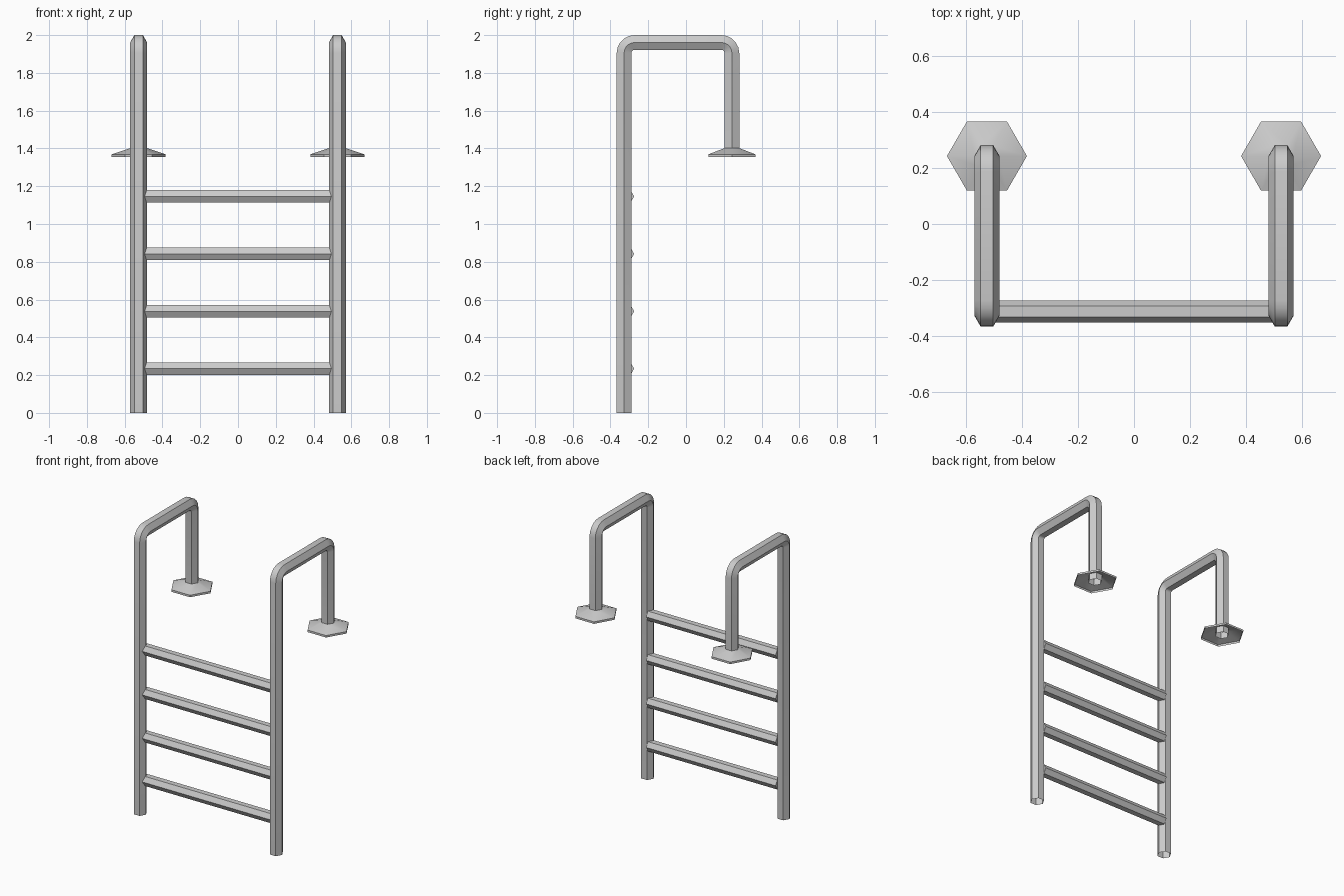
import bpy, bmesh, math
from mathutils import Vector

if "Cube" in bpy.data.objects:
    bpy.data.objects.remove(bpy.data.objects["Cube"])

X = 0.526            # rail offset from the centre
Y0, Y1 = -0.328, 0.243   # ladder side and deck side of the rail
R = 0.045            # rail hexagon radius
BEND = 0.056         # centreline bend radius
TOP = 2.0 - R * math.sin(math.radians(60))


def loft(name, rings, mirror=False, caps=False):
    """Skin a list of equal-length point rings into one object."""
    bm = bmesh.new()
    loops = [[bm.verts.new(p) for p in ring] for ring in rings]
    for a, b in zip(loops, loops[1:]):
        for i in range(len(a)):
            j = (i + 1) % len(a)
            bm.faces.new((a[i], a[j], b[j], b[i]))
    if caps:
        bm.faces.new(loops[0])
        bm.faces.new(loops[-1])
    bmesh.ops.recalc_face_normals(bm, faces=bm.faces)
    me = bpy.data.meshes.new(name)
    bm.to_mesh(me)
    bm.free()
    ob = bpy.data.objects.new(name, me)
    bpy.context.collection.objects.link(ob)
    bpy.ops.object.select_all(action='DESELECT')
    ob.select_set(True)
    bpy.context.view_layer.objects.active = ob
    bpy.ops.object.shade_smooth_by_angle(angle=math.radians(30))
    if mirror:
        ob.modifiers.new("mirror", 'MIRROR').use_mirror_merge = False
    return ob


def hexagon(centre, u, v, r):
    return [centre + r * (u * math.cos(k * math.pi / 3) + v * math.sin(k * math.pi / 3))
            for k in range(6)]


XA, YA, ZA = Vector((1, 0, 0)), Vector((0, 1, 0)), Vector((0, 0, 1))


# Bent handrails: straight post, two rounded bends, short leg, open ends
def rail_ring(y, z, ang):
    normal = Vector((0, math.cos(ang), math.sin(ang)))
    return hexagon(Vector((X, y, z)), XA, normal, R)


rings = [rail_ring(Y0, 0, math.pi)]
SEG = 5
for cy, start in ((Y0 + BEND, math.pi), (Y1 - BEND, math.pi / 2)):
    for i in range(SEG + 1):
        a = start - (math.pi / 2) * i / SEG
        rings.append(rail_ring(cy + BEND * math.cos(a), TOP - BEND + BEND * math.sin(a), a))
rings.append(rail_ring(Y1, 1.357, 0))
loft("handrail", rings, mirror=True)

# Hexagonal deck flanges, open underneath
loft("deck_flange",
     [hexagon(Vector((X, Y1, z)), XA, YA, r)
      for r, z in ((0.044, 1.402), (0.143, 1.369), (0.143, 1.355))], mirror=True)

# Rungs
for n in range(4):
    z = 0.234 + n * 0.304
    loft(f"rung_{n + 1}",
         [hexagon(Vector((x, -0.313, z)), YA, ZA, 0.0385) for x in (-0.5, 0.5)], caps=True)
